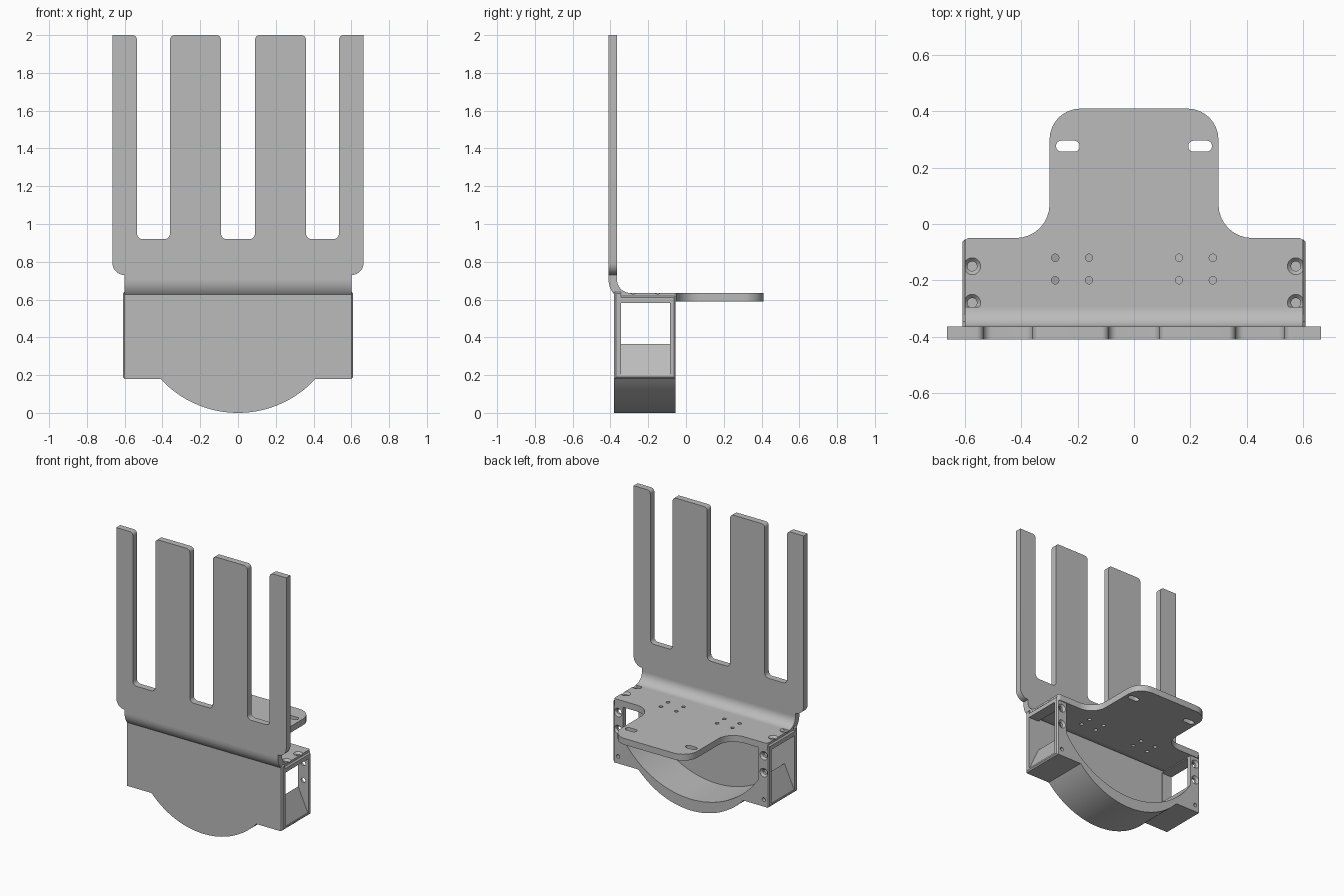
import bpy, bmesh, math
from mathutils import Vector

if "Cube" in bpy.data.objects:
    bpy.data.objects.remove(bpy.data.objects["Cube"])

metal = bpy.data.materials.new("satin_grey")
metal.use_nodes = True
GREY = (0.5, 0.5, 0.5, 1)
metal.diffuse_color = GREY
metal.node_tree.nodes["Principled BSDF"].inputs["Base Color"].default_value = GREY

# Ways to place a flat profile (u, v) extruded along w
MAPS = {
    "xz": lambda u, v, w: (u, w, v),
    "yz": lambda u, v, w: (w, u, v),
    "xy": lambda u, v, w: (u, v, w),
}


def rounded(points):
    """Replace each (u, v, radius) corner with a fillet arc."""
    out = []
    for i, (u, v, r) in enumerate(points):
        p = Vector((u, v))
        if r == 0:
            out.append((u, v))
            continue
        a = (Vector(points[i - 1][:2]) - p).normalized()
        b = (Vector(points[(i + 1) % len(points)][:2]) - p).normalized()
        centre = p + (a + b) * r          # all rounded corners are square
        for k in range(9):
            t = k / 8 * math.pi / 2
            out.append(tuple(centre - b * r * math.cos(t) - a * r * math.sin(t)))
    return out


def arc(cu, cv, r, start, end, steps=40):
    return [(cu + r * math.cos(start + (end - start) * k / steps),
             cv + r * math.sin(start + (end - start) * k / steps))
            for k in range(steps + 1)]


def bowl(half, top, bottom):
    """Arc hanging from (-half, top) down to bottom and up to (half, top)."""
    sag = top - bottom
    r = (half * half + sag * sag) / (2 * sag)
    t = math.asin(half / r)
    return arc(0, bottom + r, r, -math.pi / 2 - t, -math.pi / 2 + t)


def mirrored(half):
    return half + [(-u, *rest) for u, *rest in reversed(half)]


def prism(name, pts, plane, lo, hi, chamfer_rule=None):
    place = MAPS[plane]
    bm = bmesh.new()
    base = bm.faces.new([bm.verts.new(place(u, v, lo)) for u, v in pts])
    new = bmesh.ops.extrude_face_region(bm, geom=[base])["geom"]
    shift = Vector(place(0, 0, hi - lo))
    bmesh.ops.translate(bm, vec=shift, verts=[g for g in new if isinstance(g, bmesh.types.BMVert)])
    bmesh.ops.recalc_face_normals(bm, faces=bm.faces)
    if chamfer_rule:
        edges = [e for e in bm.edges if chamfer_rule(*e.verts)]
        bmesh.ops.bevel(bm, geom=edges, offset=0.009, segments=1, affect="EDGES", profile=0.5)
    mesh = bpy.data.meshes.new(name)
    bm.to_mesh(mesh)
    bm.free()
    obj = bpy.data.objects.new(name, mesh)
    obj.data.materials.append(metal)
    bpy.context.collection.objects.link(obj)
    return obj


def drill(name, spots):
    """Stepped round cutters: each spot is (position, axis, [(depth, radius), ...])."""
    bm = bmesh.new()
    for pos, axis, steps in spots:
        rings = []
        for depth, r in steps:
            ring = []
            for k in range(24):
                t = k * math.tau / 24
                c, s = r * math.cos(t), r * math.sin(t)
                off = (c, s, -depth) if axis == "z" else (c, -depth, s)
                ring.append(bm.verts.new(Vector(pos) + Vector(off)))
            rings.append(ring)
        for a, b in zip(rings, rings[1:]):
            for k in range(24):
                bm.faces.new((a[k - 1], a[k], b[k], b[k - 1]))
        bm.faces.new(rings[0])
        bm.faces.new(rings[-1])
    bmesh.ops.recalc_face_normals(bm, faces=bm.faces)
    mesh = bpy.data.meshes.new(name)
    bm.to_mesh(mesh)
    bm.free()
    obj = bpy.data.objects.new(name, mesh)
    bpy.context.collection.objects.link(obj)
    return obj


def cut(target, cutter):
    cutter.hide_render = True
    mod = target.modifiers.new("cut", "BOOLEAN")
    mod.operation = "DIFFERENCE"
    mod.solver = "EXACT"
    mod.object = cutter
    bpy.context.view_layer.objects.active = target
    bpy.ops.object.modifier_apply(modifier=mod.name)
    bpy.data.objects.remove(cutter)


# Upright fork with four prongs
fork_half = [
    (0.6, 0.705, 0), (0.6, 0.73, 0), (0.665, 0.73, 0.064), (0.665, 2, 0),
    (0.535, 2, 0.025), (0.535, 0.92, 0.03), (0.36, 0.92, 0.03), (0.36, 2, 0.025),
    (0.09, 2, 0.025), (0.09, 0.92, 0.03),
]
fork = prism("fork_plate", rounded(mirrored(fork_half)), "xz", -0.41, -0.365)

# Curved bend joining fork and shelf
quarter = (math.pi, math.pi * 1.5, 14)
bend_profile = arc(-0.295, 0.705, 0.115, *quarter) + arc(-0.295, 0.705, 0.07, *quarter)[::-1]
bend = prism("sheet_bend", bend_profile, "yz", -0.6, 0.6)

# Mounting shelf with narrowed rounded tongue
shelf_half = [(0.6, -0.295, 0), (0.6, -0.05, 0.015), (0.3, -0.05, 0.12), (0.3, 0.41, 0.11)]
shelf = prism("mounting_shelf", rounded(mirrored(shelf_half)), "xy", 0.59, 0.635)
for side in (-1, 1):
    x0, x1 = side * 0.235 - 0.042, side * 0.235 + 0.042
    slot = [(x0, 0.257, 0.019), (x1, 0.257, 0.019), (x1, 0.296, 0.019), (x0, 0.296, 0.019)]
    cut(shelf, prism("slot_cutter", rounded(slot), "xy", 0.5, 0.7))
countersink = [(-0.01, 0.03), (0, 0.03), (0.014, 0.017), (0.07, 0.017)]
spots = [((x, y, 0.635), "z", [(-0.02, 0.013), (0.07, 0.013)])
         for x in (-0.28, -0.16, 0.16, 0.28) for y in (-0.12, -0.2)]
spots += [((x, y, 0.635), "z", countersink) for x in (-0.575, 0.575) for y in (-0.15, -0.28)]
cut(shelf, drill("shelf_drill", spots))


# Front panel with curved belly
def outer_edge(y_face):
    def rule(a, b):
        if min(abs(a.co.x), abs(b.co.x)) < 0.605 or a.co.x * b.co.x < 0:
            return False
        on_face = all(abs(v.co.y - y_face) < 0.001 for v in (a, b))
        return on_face or abs(a.co.y - b.co.y) > 0.01
    return rule


belly = bowl(0.41, 0.18, 0)
panel = prism("front_panel", belly + [(0.61, 0.18), (0.61, 0.64), (-0.61, 0.64), (-0.61, 0.18)],
              "xz", -0.38, -0.345, outer_edge(-0.38))

# Housing: end posts joined by a bowl-shaped floor
hollow = bowl(0.53, 0.365, 0.08)
housing_profile = (belly + [(0.61, 0.18), (0.61, 0.62), (0.6, 0.62), (0.6, 0.589), (0.53, 0.589)]
                   + hollow[::-1]
                   + [(-0.53, 0.589), (-0.6, 0.589), (-0.6, 0.62), (-0.61, 0.62), (-0.61, 0.18)])
housing = prism("housing", housing_profile, "xz", -0.345, -0.055, outer_edge(-0.055))

# Side windows with sloped sills
for side in (-1, 1):
    window = [(0.7, 0.2), (0.605, 0.2), (0.53, 0.365), (0.5, 0.365), (0.5, 0.582), (0.7, 0.582)]
    cut(housing, prism("window_cutter", [(side * u, v) for u, v in window], "xz", -0.343, -0.085))

# Screw holes in the rear posts
spots = []
for x in (-0.57, 0.57):
    spots += [((x, -0.055, z), "y", countersink) for z in (0.54, 0.42)]
    spots.append(((x, -0.055, 0.23), "y", [(-0.01, 0.013), (0.025, 0.013)]))
cut(housing, drill("post_drill", spots))

# Smooth curves, crisp edges
bpy.ops.object.select_all(action="DESELECT")
for obj in (fork, bend, shelf, panel, housing):
    obj.select_set(True)
bpy.context.view_layer.objects.active = fork
bpy.ops.object.shade_smooth_by_angle(angle=math.radians(30))
